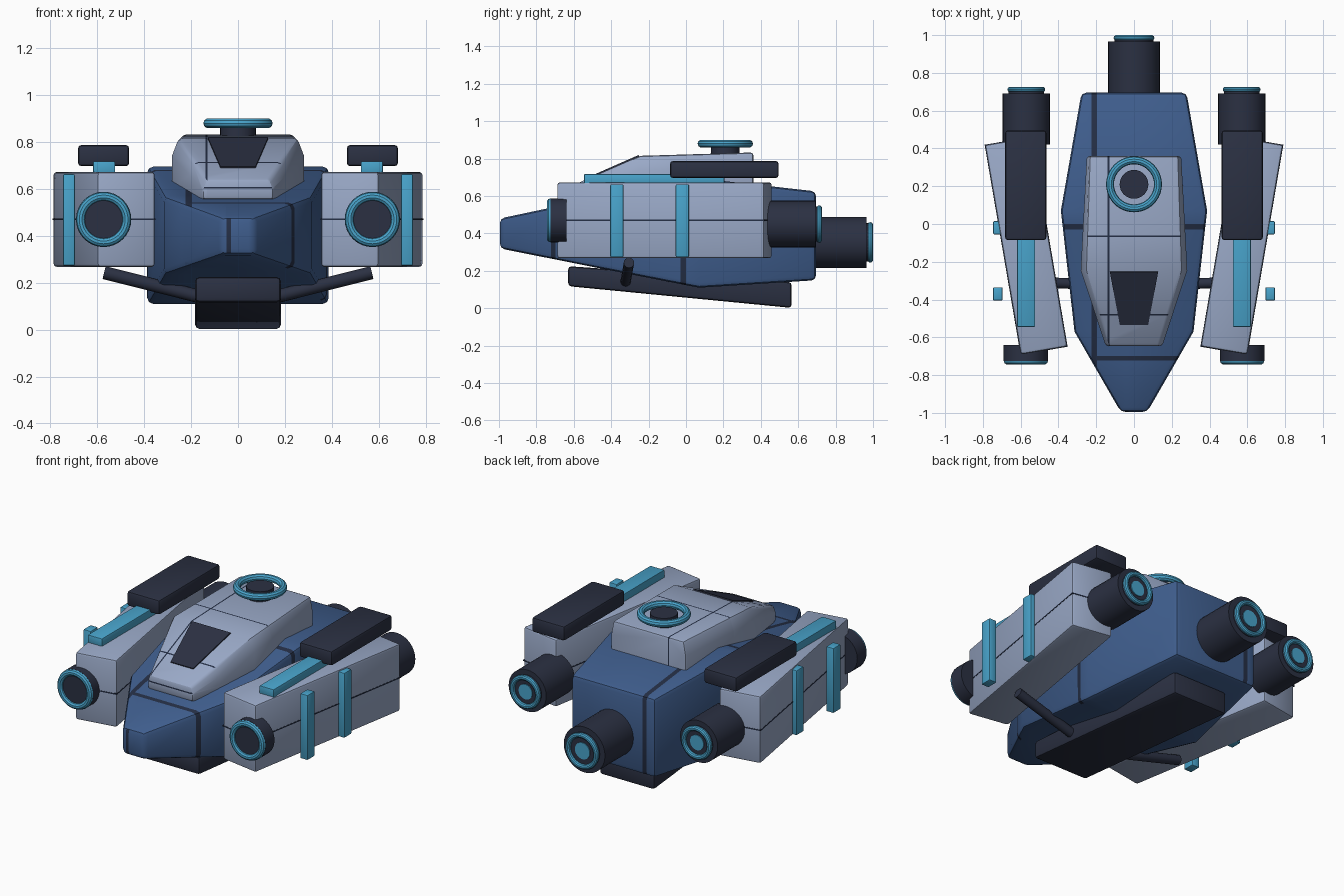
import bpy, bmesh, math
from mathutils import Vector, Matrix

if "Cube" in bpy.data.objects:
    bpy.data.objects.remove(bpy.data.objects["Cube"])


def material(name, rgb):
    m = bpy.data.materials.new(name)
    m.diffuse_color = (*rgb, 1)
    m.use_nodes = True
    m.node_tree.nodes["Principled BSDF"].inputs["Base Color"].default_value = m.diffuse_color
    return m


BLUE = material("hull_blue", (0.050, 0.112, 0.270))
PALE = material("pale_grey_blue", (0.320, 0.395, 0.570))
DARK = material("dark_slate", (0.024, 0.030, 0.055))
TEAL = material("teal", (0.066, 0.370, 0.600))
SEAM = material("seam_navy", (0.018, 0.028, 0.060))


def finish(bm, name, mats):
    me = bpy.data.meshes.new(name)
    bm.to_mesh(me)
    bm.free()
    for m in mats:
        me.materials.append(m)
    ob = bpy.data.objects.new(name, me)
    bpy.context.collection.objects.link(ob)
    return ob


def bevel_sharp(bm, width):
    bmesh.ops.recalc_face_normals(bm, faces=bm.faces)
    edges = [e for e in bm.edges if e.calc_face_angle(0) > 0.7]
    bmesh.ops.bevel(bm, geom=edges, offset=width, segments=2, profile=0.5, affect='EDGES')


def loft(name, sections, mat, bevel=0.0, bands=()):
    """Skin closed sections; bands = (axis, position, half width, normal/centre rule) painted as seams."""
    bm = bmesh.new()
    rings = [[bm.verts.new(p) for p in s] for s in sections]
    n = len(rings[0])
    for a, b in zip(rings, rings[1:]):
        for i in range(n):
            bm.faces.new((a[i], a[(i + 1) % n], b[(i + 1) % n], b[i]))
    bm.faces.new(rings[0])
    bm.faces.new(rings[-1])
    if bevel:
        bevel_sharp(bm, bevel)
    for axis, pos, hw, rule in bands:
        for d in (-hw, hw):
            co, no = Vector(), Vector()
            co[axis], no[axis] = pos + d, 1
            bmesh.ops.bisect_plane(bm, geom=bm.verts[:] + bm.edges[:] + bm.faces[:],
                                   plane_co=co, plane_no=no)
    bmesh.ops.recalc_face_normals(bm, faces=bm.faces)
    for f in bm.faces:
        c = f.calc_center_median()
        if any(abs(c[a] - p) < h and rule(f.normal, c) for a, p, h, rule in bands):
            f.material_index = 1
    return finish(bm, name, [mat, SEAM])


def box(name, centre, size, mat, bevel=0.0, turn=0.0):
    bm = bmesh.new()
    bmesh.ops.create_cube(bm, size=1, matrix=Matrix.Diagonal((*size, 1)))
    if bevel:
        bevel_sharp(bm, bevel)
    bm.transform(Matrix.Translation(centre) @ Matrix.Rotation(turn, 4, 'Z'))
    return finish(bm, name, [mat])


def rod(name, a, b, r, mat, sides=32):
    a, b = Vector(a), Vector(b)
    bm = bmesh.new()
    bmesh.ops.create_cone(bm, cap_ends=True, segments=sides, radius1=r, radius2=r, depth=(b - a).length)
    bm.transform(Matrix.Translation((a + b) / 2) @ (b - a).to_track_quat('Z', 'Y').to_matrix().to_4x4())
    return finish(bm, name, [mat])


def ring(name, centre, major, minor, along_y=True):
    rot = (math.pi / 2, 0, 0) if along_y else (0, 0, 0)
    bpy.ops.mesh.primitive_torus_add(location=centre, rotation=rot, major_radius=major,
                                     minor_radius=minor, major_segments=40, minor_segments=10)
    ob = bpy.context.object
    ob.name = name
    ob.data.materials.append(TEAL)


def rect(y, w, z0, z1):
    return [(-w, y, z0), (w, y, z0), (w, y, z1), (-w, y, z1)]


# main hull with painted seams
on_top = lambda n, c: n.z > 0.6
loft("hull", [rect(-0.995, 0.07, 0.32, 0.48), rect(-0.57, 0.315, 0.235, 0.57),
              rect(0.07, 0.387, 0.11, 0.695), rect(0.695, 0.278, 0.15, 0.625)], BLUE, 0.025,
     [(0, -0.21, 0.014, lambda n, c: (n.z > 0.6 or n.y > 0.6) and c.y > -0.76),
      (0, -0.04, 0.01, lambda n, c: n.y < -0.8),
      (1, -0.71, 0.012, lambda n, c: (n.z > 0.6 and c.x > -0.21) or n.x > 0.3),
      (1, -0.015, 0.014, lambda n, c: n.z > 0.6 or n.x > 0.3)])


# cabin with chamfered upper edges
def cabin_section(y, w, z0, zs, zt, wt):
    return [(-w, y, z0), (w, y, z0), (w, y, zs), (wt, y, zt), (-wt, y, zt), (-w, y, zs)]


loft("cabin", [cabin_section(-0.645, 0.15, 0.555, 0.60, 0.64, 0.135),
               cabin_section(-0.245, 0.282, 0.52, 0.74, 0.815, 0.255),
               cabin_section(0.36, 0.25, 0.52, 0.75, 0.833, 0.235)], PALE, 0.015,
     [(0, -0.135, 0.004, lambda n, c: n.z > 0.6 or n.y > 0.8),
      (1, -0.48, 0.004, on_top), (1, -0.065, 0.004, on_top),
      (2, 0.605, 0.004, lambda n, c: n.y < -0.8)])

# windscreen plate lying on the sloped cabin front
loft("windscreen", [[(-w, y, z), (w, y, z), (w, y - 0.004, z + 0.008), (-w, y - 0.004, z + 0.008)]
                    for w, y, z in ((0.075, -0.53, 0.688), (0.128, -0.25, 0.811))], DARK)

# roof turret
rod("turret_hub", (0, 0.21, 0.82), (0, 0.21, 0.888), 0.076, DARK)
ring("turret_ring", (0, 0.21, 0.88), 0.127, 0.021, False)

# tilted keel
loft("keel", [rect(-0.63, 0.183, 0.118, 0.225), rect(0.565, 0.183, 0.002, 0.14)], DARK, 0.018)


# engines
def engine(name, x, y0, y1, z, r):
    rod(name + "_body", (x, y0, z), (x, y1, z), r, DARK)
    rod(name + "_nozzle", (x, y1 - 0.01, z), (x, y1 + 0.015, z), r * 0.75, DARK)
    ring(name + "_ring", (x, y1 + 0.02, z), r * 0.68, 0.015)
    rod(name + "_glow", (x, y1, z), (x, y1 + 0.02, z), r * 0.36, TEAL)


engine("main_engine", 0, 0.68, 0.965, 0.352, 0.137)

# side pods and everything attached to them
for s, side in ((1, "right"), (-1, "left")):
    turn = -s * math.radians(9.7)
    mid = (s * 0.571, -0.115, 0.47)
    box(side + "_pod", mid, (0.25, 1.125, 0.405), PALE, 0.014, turn)
    box(side + "_pod_seam", mid, (0.253, 1.128, 0.007), SEAM, 0, turn)
    engine(side + "_engine", s * 0.57, 0.42, 0.692, 0.45, 0.125)
    rod(side + "_intake", (s * 0.573, -0.725, 0.47), (s * 0.573, -0.64, 0.47), 0.118, DARK)
    ring(side + "_intake_ring", (s * 0.573, -0.725, 0.47), 0.098, 0.019)
    rod(side + "_intake_disc", (s * 0.573, -0.73, 0.47), (s * 0.573, -0.70, 0.47), 0.085, DARK)
    box(side + "_launcher", (s * 0.573, 0.205, 0.742), (0.218, 0.58, 0.09), DARK, 0.014)
    box(side + "_rail", (s * 0.571, -0.17, 0.69), (0.095, 0.75, 0.055), TEAL, 0.005)
    for i, y in enumerate((-0.37, -0.02)):
        box(f"{side}_side_bar_{i + 1}", (s * 0.721, y, 0.468), (0.05, 0.07, 0.39), TEAL, 0.006)
    rod(side + "_strut", (s * 0.12, -0.325, 0.13), (s * 0.57, -0.305, 0.243), 0.028, DARK, 16)

# smooth round parts, keep corners crisp
bpy.ops.object.select_all(action='SELECT')
bpy.context.view_layer.objects.active = bpy.context.selected_objects[0]
bpy.ops.object.shade_smooth_by_angle(angle=math.radians(30))
